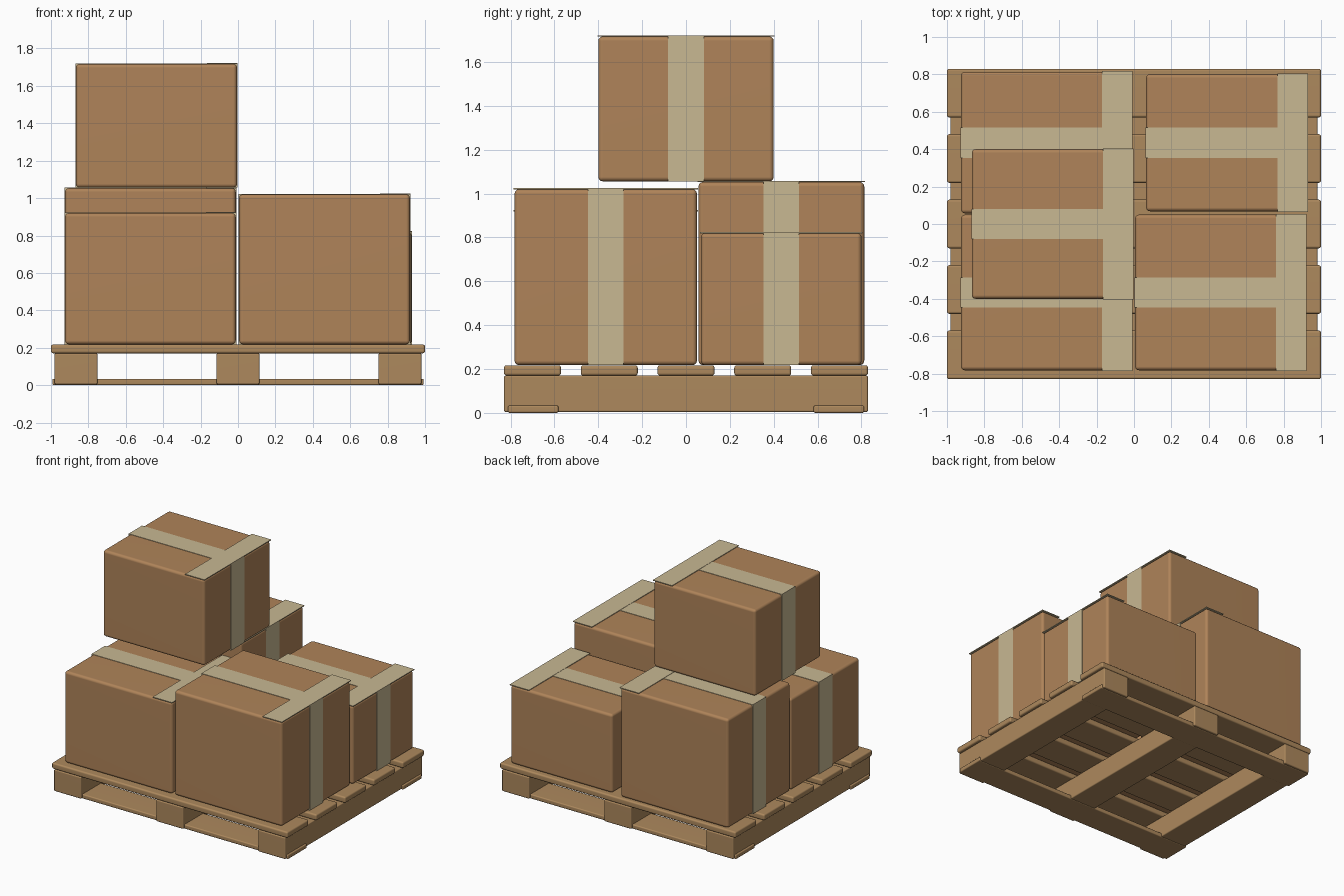
import bpy, bmesh, math

if "Cube" in bpy.data.objects:
    bpy.data.objects.remove(bpy.data.objects["Cube"])


def material(name, color):
    m = bpy.data.materials.new(name)
    m.diffuse_color = (*color, 1)
    m.use_nodes = True
    m.node_tree.nodes["Principled BSDF"].inputs["Base Color"].default_value = m.diffuse_color
    return m


CARD = material("cardboard", (0.43, 0.23, 0.10))
TAPE = material("tape", (0.58, 0.48, 0.29))
WOOD = material("wood", (0.42, 0.25, 0.11))


def block(name, x, y, z, mat, bevel=0.0):
    """Box spanning the (min, max) ranges, with optional rounded edges."""
    bm = bmesh.new()
    bmesh.ops.create_cube(bm, size=1)
    for v in bm.verts:
        v.co = [lo if c < 0 else hi for c, (lo, hi) in zip(v.co, (x, y, z))]
    if bevel:
        bmesh.ops.bevel(bm, geom=bm.edges[:], offset=bevel, segments=3,
                        profile=0.5, affect='EDGES')
    mesh = bpy.data.meshes.new(name)
    bm.to_mesh(mesh)
    bm.free()
    mesh.materials.append(mat)
    ob = bpy.data.objects.new(name, mesh)
    bpy.context.collection.objects.link(ob)
    if bevel:
        bpy.ops.object.select_all(action='DESELECT')
        ob.select_set(True)
        bpy.context.view_layer.objects.active = ob
        bpy.ops.object.shade_smooth_by_angle(angle=math.radians(40))
        ob.modifiers.new("weighted_normals", 'WEIGHTED_NORMAL').keep_sharp = True
    return ob


# Pallet: deck boards across, stringers front to back, two bottom boards
for i in range(5):
    y = -0.70 + 0.35 * i
    block(f"deck_board_{i + 1}", (-1, 1), (y - 0.13, y + 0.13), (0.17, 0.217), WOOD, 0.012)
for i, x in enumerate((-0.866, 0, 0.866)):
    block(f"stringer_{i + 1}", (x - 0.115, x + 0.115), (-0.83, 0.83), (0.004, 0.17), WOOD, 0.008)
for side, y in (("front", -0.697), ("back", 0.697)):
    block(f"bottom_board_{side}", (-0.993, 0.993), (y - 0.115, y + 0.115), (0, 0.034), WOOD, 0.008)


def carton(name, x, y, z):
    """Cardboard box with a tape band around x and a tape strip on the +x top edge."""
    block(name, x, y, z, CARD, 0.02)
    mid, t = (y[0] + y[1]) / 2, 0.003
    block(name + "_tape_band", (x[0] - t, x[1] + t), (mid - 0.081, mid + 0.081),
          (z[0], z[1] + t), TAPE)
    block(name + "_tape_strip", (x[1] - 0.16, x[1] + t), (y[0] - 0.004, y[1] + 0.004),
          (z[1] - 0.001, z[1] + 0.005), TAPE)


# Stacked cartons
carton("front_left_box", (-0.925, -0.012), (-0.782, 0.050), (0.218, 0.92))
carton("front_right_box", (0.006, 0.919), (-0.782, 0.050), (0.218, 1.02))
carton("back_left_box", (-0.925, -0.012), (0.057, 0.813), (0.218, 1.053))
carton("back_right_box", (0.065, 0.928), (0.068, 0.801), (0.218, 0.82))
carton("top_box", (-0.867, -0.005), (-0.400, 0.400), (1.056, 1.717))
